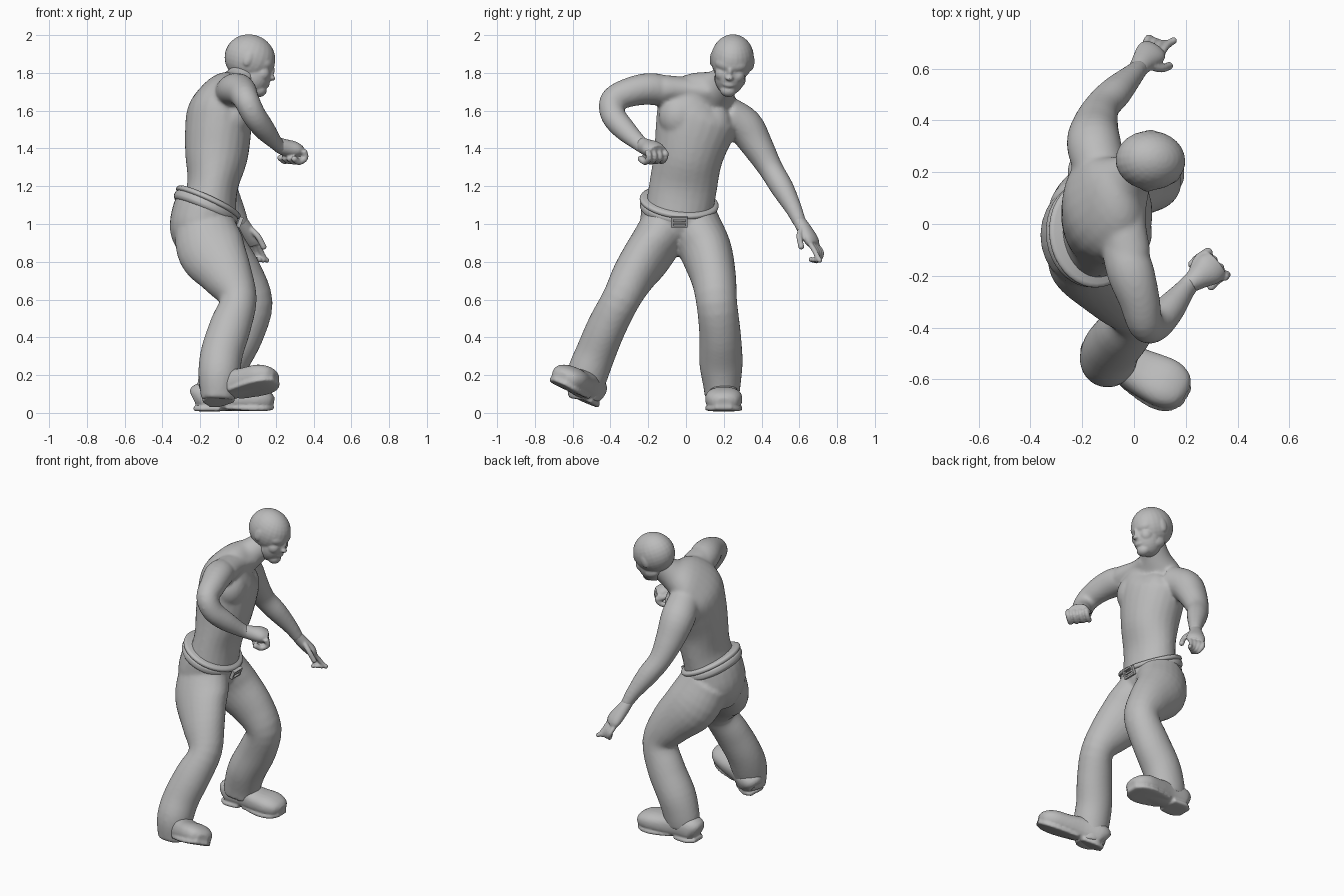
import bpy
import bmesh
import math
from mathutils import Vector, Matrix

cube = bpy.data.objects.get("Cube")
if cube:
    bpy.data.objects.remove(cube, do_unlink=True)

# one plain colour for the whole figure
grey = bpy.data.materials.new("plain_grey")
grey.use_nodes = True
grey.diffuse_color = (.5, .5, .5, 1)
grey.node_tree.nodes["Principled BSDF"].inputs["Base Color"].default_value = (.5, .5, .5, 1)


def spline(stations, steps):
    """Catmull-Rom resampling of a list of stations."""
    pts = [Vector(s) for s in stations]
    pts = [pts[0] * 2 - pts[1]] + pts + [pts[-1] * 2 - pts[-2]]
    result = []
    for a, b, c, d in zip(pts, pts[1:], pts[2:], pts[3:]):
        for i in range(steps):
            t = i / steps
            result.append(b + (c - a) * (t / 2)
                          + (a * 2 - b * 5 + c * 4 - d) * (t * t / 2)
                          + (b * 3 - a - c * 3 + d) * (t ** 3 / 2))
    return result + [pts[-2]]


def loft(bm, stations, side, end_side=None, power=2, segments=24, steps=4):
    """Closed skin over elliptical rings: x, y, z, half width, half depth."""
    rows = spline(stations, steps)
    centres = [Vector(r[:3]) for r in rows]
    side, end_side = Vector(side), Vector(end_side or side)
    rings = []
    for i, row in enumerate(rows):
        tangent = centres[min(i + 1, len(rows) - 1)] - centres[max(i - 1, 0)]
        tangent.normalize()
        across = side.lerp(end_side, i / (len(rows) - 1))
        across = (across - tangent * across.dot(tangent)).normalized()
        front = across.cross(tangent)
        ring = []
        for k in range(segments):
            angle = math.tau * k / segments
            c, s = math.cos(angle), math.sin(angle)
            u = math.copysign(abs(c) ** (2 / power), c) * row[3]
            v = math.copysign(abs(s) ** (2 / power), s) * row[4]
            ring.append(bm.verts.new(centres[i] + across * u + front * v))
        rings.append(ring)
    faces = [bm.faces.new(rings[0]), bm.faces.new(rings[-1])]
    for low, high in zip(rings, rings[1:]):
        for k in range(segments):
            n = (k + 1) % segments
            faces.append(bm.faces.new((low[k], low[n], high[n], high[k])))
    bmesh.ops.recalc_face_normals(bm, faces=faces)


def blob(bm, centre, radii, frame=Matrix()):
    """Ellipsoid placed inside a local frame."""
    place = frame @ Matrix.Translation(centre) @ Matrix.Diagonal((*radii, 1))
    bmesh.ops.create_uvsphere(bm, u_segments=24, v_segments=16, radius=1, matrix=place)


def finger(bm, points, radius):
    loft(bm, [(*p, radius, radius) for p in points], (.3, .5, .8), segments=10)
    blob(bm, points[-1], (radius,) * 3)


def finish(bm, name, voxel=0, smooth=3):
    """Make the object; a voxel size fuses its volumes into one skin."""
    mesh = bpy.data.meshes.new(name)
    bm.to_mesh(mesh)
    bm.free()
    obj = bpy.data.objects.new(name, mesh)
    bpy.context.collection.objects.link(obj)
    if voxel:
        fuse = obj.modifiers.new("fuse", 'REMESH')
        fuse.mode = 'VOXEL'
        fuse.voxel_size = voxel
        relax = obj.modifiers.new("relax", 'SMOOTH')
        relax.factor = .5
        relax.iterations = smooth
        graph = bpy.context.evaluated_depsgraph_get()
        obj.data = bpy.data.meshes.new_from_object(obj.evaluated_get(graph))
        obj.modifiers.clear()
    obj.data.materials.clear()
    obj.data.materials.append(grey)
    bpy.ops.object.select_all(action='DESELECT')
    bpy.context.view_layer.objects.active = obj
    obj.select_set(True)
    bpy.ops.object.shade_smooth_by_angle(angle=math.radians(50))


# torso with neck, leaning and twisting towards the raised shoulder
body = bmesh.new()
loft(body, [(-.16, -.04, 1.05, .18, .15), (-.135, -.015, 1.2, .18, .135),
            (-.115, .01, 1.35, .183, .165), (-.105, .045, 1.5, .21, .175),
            (-.1, .075, 1.6, .225, .165), (-.075, .12, 1.68, .185, .12),
            (-.02, .175, 1.73, .1, .09), (.035, .22, 1.79, .07, .078),
            (.06, .24, 1.85, .068, .07)], (0, 1, 0), (-.3, .9, -.3))
# broad, shallow chest muscles
for centre in ((-.025, -.035, 1.57), (-.055, .13, 1.53)):
    blob(body, centre, (.095, .11, .12))
# slope from neck to the raised shoulder
loft(body, [(-.02, .14, 1.7, .08, .06), (-.04, .02, 1.71, .085, .065),
            (-.02, -.12, 1.715, .085, .075)], (1, 0, 0))

# right arm, bent with the elbow out
loft(body, [(-.05, -.07, 1.69, .08, .08), (-.015, -.18, 1.715, .092, .084),
            (.02, -.29, 1.7, .08, .078), (.045, -.385, 1.655, .068, .07),
            (.085, -.385, 1.575, .064, .066), (.14, -.325, 1.5, .058, .06),
            (.2, -.25, 1.43, .038, .044), (.23, -.215, 1.405, .036, .042)], (1, 0, .3))
# left arm, hanging out and down
loft(body, [(-.13, .21, 1.58, .1, .1), (-.155, .31, 1.515, .105, .1),
            (-.15, .38, 1.41, .09, .083), (-.125, .45, 1.29, .07, .065),
            (-.07, .51, 1.19, .064, .061), (-.01, .57, 1.08, .045, .045),
            (.025, .605, 1.0, .034, .034)], (1, 0, .3))
finish(body, "torso_and_arms", .011, 6)

# right hand, closed into a loose fist
hand = bmesh.new()
loft(hand, [(.21, -.235, 1.42, .034, .04), (.25, -.205, 1.405, .048, .044),
            (.29, -.175, 1.395, .064, .044), (.32, -.15, 1.385, .055, .034)], (.7, -.7, -.1))
for i in range(4):
    base = Vector((.348, -.205, 1.39)).lerp(Vector((.275, -.12, 1.395)), i / 3)
    finger(hand, [base, base + Vector((.008, .01, -.04)),
                  base + Vector((-.025, -.01, -.062)), base + Vector((-.05, -.035, -.045))], .017)
finger(hand, [(.23, -.18, 1.4), (.25, -.135, 1.385), (.285, -.11, 1.37)], .019)
finish(hand, "right_hand", .006, 2)

# left hand, open with the forefinger pointing
hand = bmesh.new()
spread = Vector((.75, -.5, .2))
loft(hand, [(.01, .59, 1.03, .034, .032), (.035, .625, .975, .045, .036),
            (.065, .66, .92, .058, .034), (.08, .672, .89, .05, .026)], spread)
for i in range(4):
    base = Vector((.072, .668, .9)) + spread * (.027 * i - .04)
    curl = 1 - i / 3
    finger(hand, [base, base + Vector((.015, .03, -.045)),
                  base + Vector((.035, .05 - .04 * curl, -.085)),
                  base + Vector((.05, .06 - .085 * curl, -.1 + .02 * curl))], .014)
finger(hand, [(.06, .61, .98), (.105, .6, .935), (.135, .61, .88)], .016)
finish(hand, "left_hand", .006, 2)

# head, tipped forward and a little to the side
head = bmesh.new()
pose = (Matrix.Translation((.06, .243, 1.855)) @ Matrix.Rotation(math.radians(-2), 4, 'Z')
        @ Matrix.Rotation(math.radians(-7), 4, 'X') @ Matrix.Rotation(math.radians(21), 4, 'Y'))
blob(head, (-.005, 0, .022), (.136, .114, .126), pose)
blob(head, (.052, 0, -.055), (.088, .082, .105), pose)
blob(head, (.1, 0, -.118), (.042, .045, .037), pose)
# brow, nose bridge, nose tip and lips
blob(head, (.078, 0, .02), (.054, .086, .05), pose)
blob(head, (.128, 0, -.012), (.016, .015, .036), pose)
blob(head, (.138, 0, -.034), (.023, .022, .015), pose)
blob(head, (.118, 0, -.077), (.026, .038, .02), pose)
# jaw, cheeks and ears
for flip in (-1, 1):
    blob(head, (.085, .042 * flip, -.035), (.044, .038, .042), pose)
    blob(head, (.025, .052 * flip, -.085), (.055, .032, .036), pose)
    blob(head, (-.005, .106 * flip, .008), (.025, .013, .042), pose)
finish(head, "head", .006, 5)

# trousers: seat and two flared legs
trousers = bmesh.new()
loft(trousers, [(-.2, -.05, .83, .1, .1), (-.2, -.045, .95, .19, .162),
                (-.175, -.04, 1.05, .2, .176), (-.155, -.035, 1.1, .196, .17)], (0, 1, -.1))
loft(trousers, [(-.18, -.1, 1.0, .135, .16), (-.14, -.185, .86, .128, .18),
                (-.06, -.275, .73, .115, .14), (.0, -.345, .6, .102, .1),
                (-.04, -.418, .46, .104, .11), (-.085, -.477, .32, .106, .112),
                (-.1, -.522, .2, .108, .11), (-.105, -.54, .07, .085, .09)], (0, 1, 0))
loft(trousers, [(-.18, .04, 1.0, .14, .16), (-.12, .105, .86, .137, .17),
                (-.0, .145, .72, .12, .138), (.077, .163, .58, .108, .107),
                (.02, .18, .42, .11, .117), (-.06, .185, .27, .115, .118),
                (-.1, .19, .15, .1, .115), (-.11, .19, .08, .09, .11)], (0, 1, 0))
finish(trousers, "trousers", .011, 5)

# belt: a rolled upper edge over a flat strap, tilted down at the front
belt = bmesh.new()
tilt = Vector((.42, .11, .9)).normalized()
for offset, width, depth, height in ((-.016, .205, .182, .028), (.016, .21, .186, .016)):
    centre = Vector((-.164, -.038, 1.1)) + tilt * offset
    rows = [(*(centre + tilt * height * k), width - .014 * abs(k) ** 3,
             depth - .014 * abs(k) ** 3) for k in (-1, -.5, 0, .5, 1)]
    loft(belt, rows, (0, 1, 0), segments=40, steps=2)
finish(belt, "belt")

# buckle: an open frame with a pin
buckle = bmesh.new()
plate = Matrix.Translation((.01, -.035, 1.01)) @ Matrix.Rotation(math.radians(22), 4, 'Y')
bars = [((0, s * .038, 0), (.02, .012, .056)) for s in (-1, 1)]
bars += [((0, 0, s * .024), (.02, .08, .01)) for s in (-1, 1)]
bars += [((0, 0, 0), (.014, .07, .009))]
for centre, size in bars:
    bmesh.ops.create_cube(buckle, size=1, matrix=plate @ Matrix.Translation(centre)
                          @ Matrix.Diagonal((*size, 1)))
finish(buckle, "belt_buckle")

# shoes: shaped in a local frame with the heel at the origin, then posed
right_pose = (Matrix.Translation((-.17, -.508, .042)) @ Matrix.Rotation(math.radians(-24), 4, 'Z')
              @ Matrix.Rotation(math.radians(-15), 4, 'Y') @ Matrix.Rotation(math.radians(-20), 4, 'X'))
left_pose = Matrix.Translation((-.235, .2, .01))
for name, pose in (("right_shoe", right_pose), ("left_shoe", left_pose)):
    shoe = bmesh.new()
    loft(shoe, [(.0, 0, .06, .045, .05), (.04, 0, .075, .075, .075), (.15, 0, .075, .078, .075),
                (.25, 0, .066, .092, .066), (.34, 0, .062, .098, .062), (.4, 0, .05, .075, .047),
                (.425, 0, .045, .035, .025)], (0, 1, 0), power=2.4)
    # sole and heel block
    loft(shoe, [(.0, 0, .012, .045, .012), (.05, 0, .012, .078, .014), (.14, 0, .012, .072, .014)],
         (0, 1, 0), power=5)
    loft(shoe, [(.17, 0, .018, .072, .01), (.3, 0, .014, .098, .014), (.38, 0, .014, .085, .014),
                (.425, 0, .02, .04, .012)], (0, 1, 0), power=5)
    shoe.transform(pose)
    finish(shoe, name, .008, 2)
